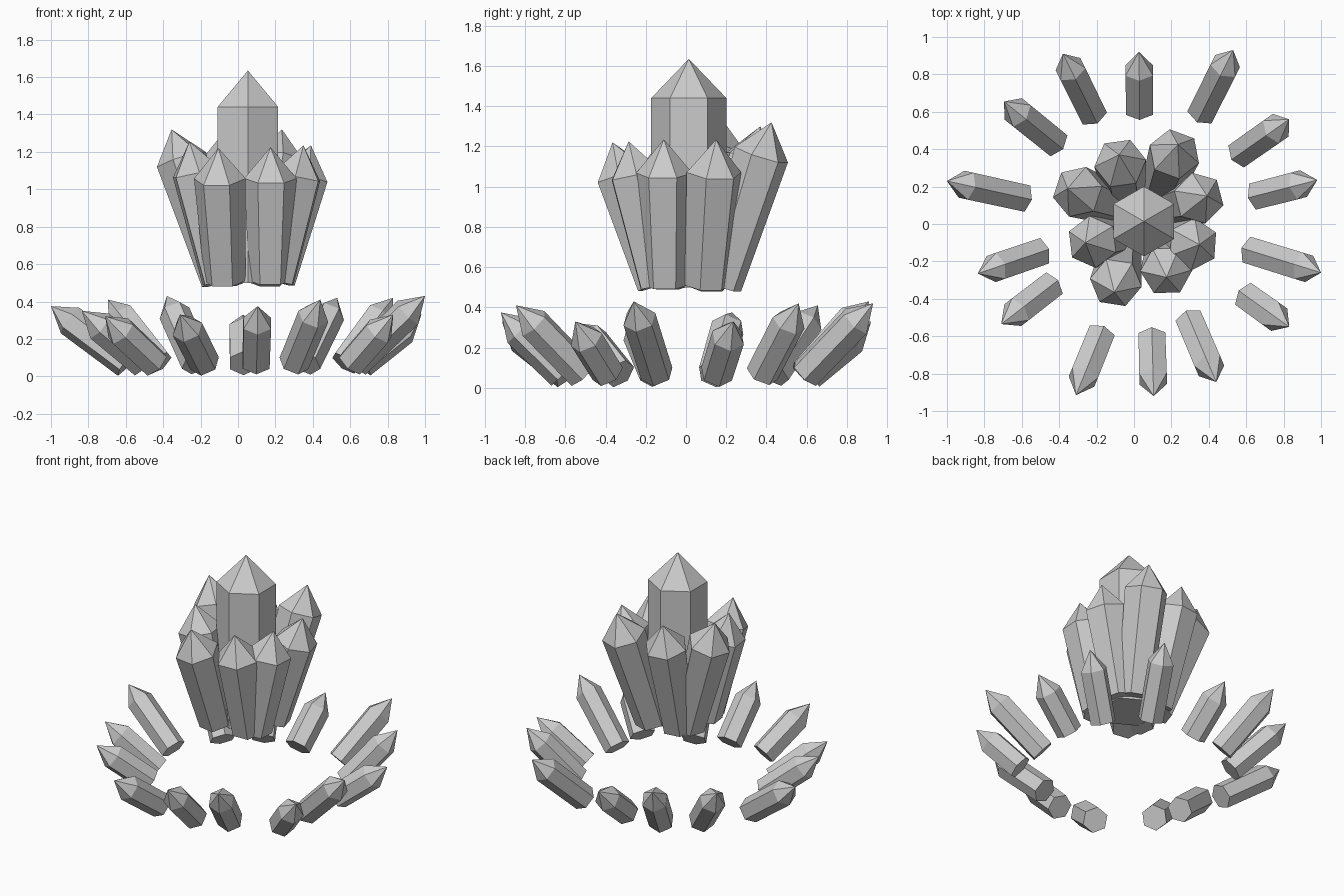
import bpy, bmesh, math
from mathutils import Vector

cube = bpy.data.objects.get("Cube")
if cube:
    bpy.data.objects.remove(cube, do_unlink=True)

GREY = (0.6, 0.6, 0.6, 1)
stone = bpy.data.materials.new("crystal_grey")
stone.use_nodes = True
stone.diffuse_color = GREY
stone.node_tree.nodes["Principled BSDF"].inputs["Base Color"].default_value = GREY


def crystal(name, base, tip, r_base, r_top, point, flat_out=False):
    """Six-sided prism from base towards tip, closed by a point of the given length."""
    base, tip = Vector(base), Vector(tip)
    axis = (tip - base).normalized()
    # One direction across the axis, lying in the vertical plane of the lean
    side = Vector((0, 0, 1)) - axis * axis.z
    if side.length < 0.01:
        side = Vector((0, 1, 0))
    side.normalize()
    other = axis.cross(side)
    turn = math.pi / 6 if flat_out else 0
    bm = bmesh.new()

    def ring(centre, radius):
        angles = [turn + i * math.pi / 3 for i in range(6)]
        return [bm.verts.new(centre + radius * (math.cos(a) * side + math.sin(a) * other))
                for a in angles]

    low = ring(base, r_base)
    high = ring(tip - axis * point, r_top)
    apex = bm.verts.new(tip)
    bm.faces.new(low)
    for i in range(6):
        j = (i + 1) % 6
        bm.faces.new((low[i], low[j], high[j], high[i]))
        bm.faces.new((high[i], high[j], apex))
    bmesh.ops.recalc_face_normals(bm, faces=bm.faces)
    mesh = bpy.data.meshes.new(name)
    bm.to_mesh(mesh)
    bm.free()
    mesh.materials.append(stone)
    bpy.context.collection.objects.link(bpy.data.objects.new(name, mesh))


# Tall upright crystal in the middle
crystal("centre_crystal", (0.053, 0.014, 0.5), (0.053, 0.014, 1.635), 0.187, 0.187, 0.195)

# Leaning crystals around it: base x, y, then tip x, y, z
cluster = [
    (-0.05, 0.15, -0.08, 0.37, 1.30),
    (0.14, 0.17, 0.235, 0.425, 1.32),
    (-0.09, 0.10, -0.355, 0.19, 1.32),
    (0.20, 0.10, 0.39, 0.15, 1.235),
    (0.20, -0.10, 0.35, -0.11, 1.235),
    (0.17, -0.13, 0.174, -0.285, 1.225),
    (-0.07, -0.14, -0.105, -0.365, 1.22),
    (-0.09, -0.08, -0.26, -0.10, 1.255),
]
for n, (bx, by, tx, ty, tz) in enumerate(cluster, 1):
    crystal(f"cluster_crystal_{n}", (bx, by, 0.51), (tx, ty, tz), 0.11, 0.14, 0.17, True)

# Small crystals in an outer ring: inner edge x, y, then tip x, y, z
outer = [
    (-0.20, 0.545, -0.38, 0.91, 0.43),
    (0.03, 0.56, 0.027, 0.92, 0.33),
    (0.34, 0.55, 0.53, 0.93, 0.42),
    (0.53, 0.35, 0.83, 0.56, 0.42),
    (0.61, 0.14, 0.98, 0.235, 0.33),
    (0.58, -0.13, 1.0, -0.26, 0.43),
    (0.565, -0.36, 0.83, -0.55, 0.33),
    (0.28, -0.47, 0.44, -0.845, 0.41),
    (0.095, -0.56, 0.105, -0.92, 0.375),
    (-0.16, -0.545, -0.31, -0.915, 0.33),
    (-0.405, -0.30, -0.71, -0.535, 0.32),
    (-0.455, -0.135, -0.835, -0.265, 0.35),
    (-0.545, 0.13, -1.0, 0.23, 0.375),
    (-0.385, 0.405, -0.695, 0.655, 0.41),
]
for n, (ix, iy, tx, ty, tz) in enumerate(outer, 1):
    outward = Vector((tx - ix, ty - iy, 0)).normalized()
    base = Vector((ix, iy, 0.07)) + outward * 0.05
    crystal(f"outer_crystal_{n}", base, (tx, ty, tz), 0.083, 0.085, 0.13)
